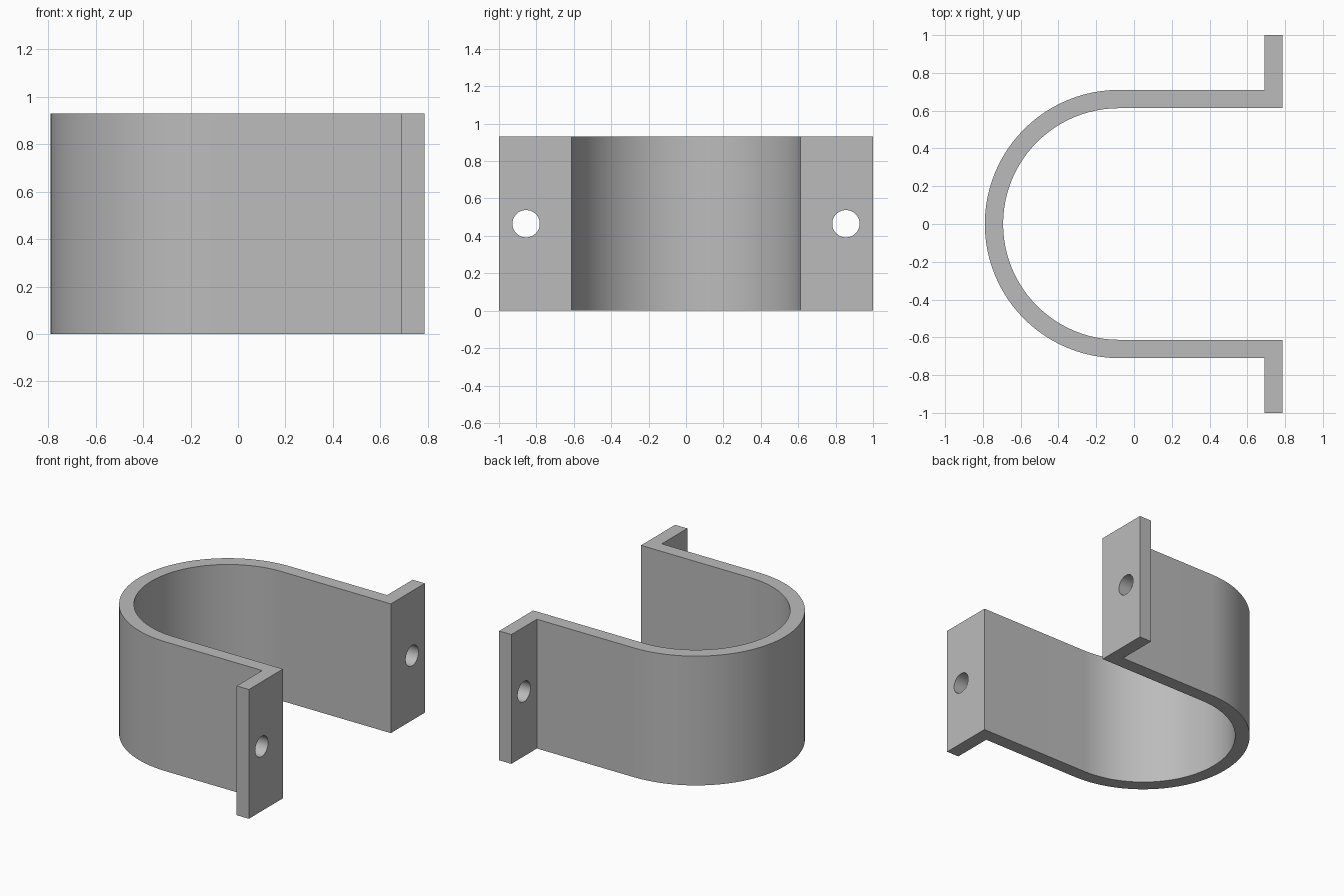
import bpy, bmesh, math

HEIGHT = 0.93
R_OUT, R_IN = 0.71, 0.613
CENTRE_X = -0.08
X_FLANGE, X_END = 0.69, 0.787
HOLE_Y, HOLE_R = 0.855, 0.073

default = bpy.data.objects.get("Cube")
if default:
    bpy.data.objects.remove(default, do_unlink=True)

grey = bpy.data.materials.new("plain grey")
grey.use_nodes = True
colour = (0.5, 0.5, 0.5, 1)
grey.diffuse_color = colour
grey.node_tree.nodes["Principled BSDF"].inputs["Base Color"].default_value = colour


def arc(radius, steps=48):
    """Half circle from the back (+y) round the closed end to the front."""
    angles = [math.pi * (0.5 + i / steps) for i in range(steps + 1)]
    return [(CENTRE_X + radius * math.cos(a), radius * math.sin(a)) for a in angles]


# Strap outline: outer side with flanges, then back along the inner side
flange = [(X_END, R_IN), (X_END, 1), (X_FLANGE, 1), (X_FLANGE, R_OUT)]
mirrored = [(x, -y) for x, y in reversed(flange)]
outline = flange + arc(R_OUT) + mirrored + arc(R_IN)[::-1]

bm = bmesh.new()
base = bm.faces.new([bm.verts.new((x, y, 0)) for x, y in outline])
extruded = bmesh.ops.extrude_face_region(bm, geom=[base])["geom"]
top = [v for v in extruded if isinstance(v, bmesh.types.BMVert)]
bmesh.ops.translate(bm, verts=top, vec=(0, 0, HEIGHT))
bmesh.ops.recalc_face_normals(bm, faces=bm.faces[:])
mesh = bpy.data.meshes.new("strap_clamp")
bm.to_mesh(mesh)
bm.free()
mesh.materials.append(grey)
strap = bpy.data.objects.new("strap_clamp", mesh)
bpy.context.collection.objects.link(strap)

# Bolt hole through each flange
cutters = []
for side, name in ((1, "back"), (-1, "front")):
    bpy.ops.mesh.primitive_cylinder_add(
        vertices=48, radius=HOLE_R, depth=0.4,
        location=((X_FLANGE + X_END) / 2, side * HOLE_Y, HEIGHT / 2),
        rotation=(0, math.pi / 2, 0))
    cutter = bpy.context.object
    cutter.name = name + "_hole_cutter"
    cutter.data.materials.append(grey)
    cutter.hide_render = True
    cut = strap.modifiers.new(name + "_bolt_hole", "BOOLEAN")
    cut.operation = "DIFFERENCE"
    cut.solver = "EXACT"
    cut.object = cutter
    cutters.append(cutter)

# Apply the cuts, drop the cutters and smooth the bend
bpy.ops.object.select_all(action="DESELECT")
strap.select_set(True)
bpy.context.view_layer.objects.active = strap
for name in [m.name for m in strap.modifiers]:
    bpy.ops.object.modifier_apply(modifier=name)
for cutter in cutters:
    bpy.data.objects.remove(cutter, do_unlink=True)
bpy.ops.object.shade_smooth_by_angle(angle=math.radians(30))
